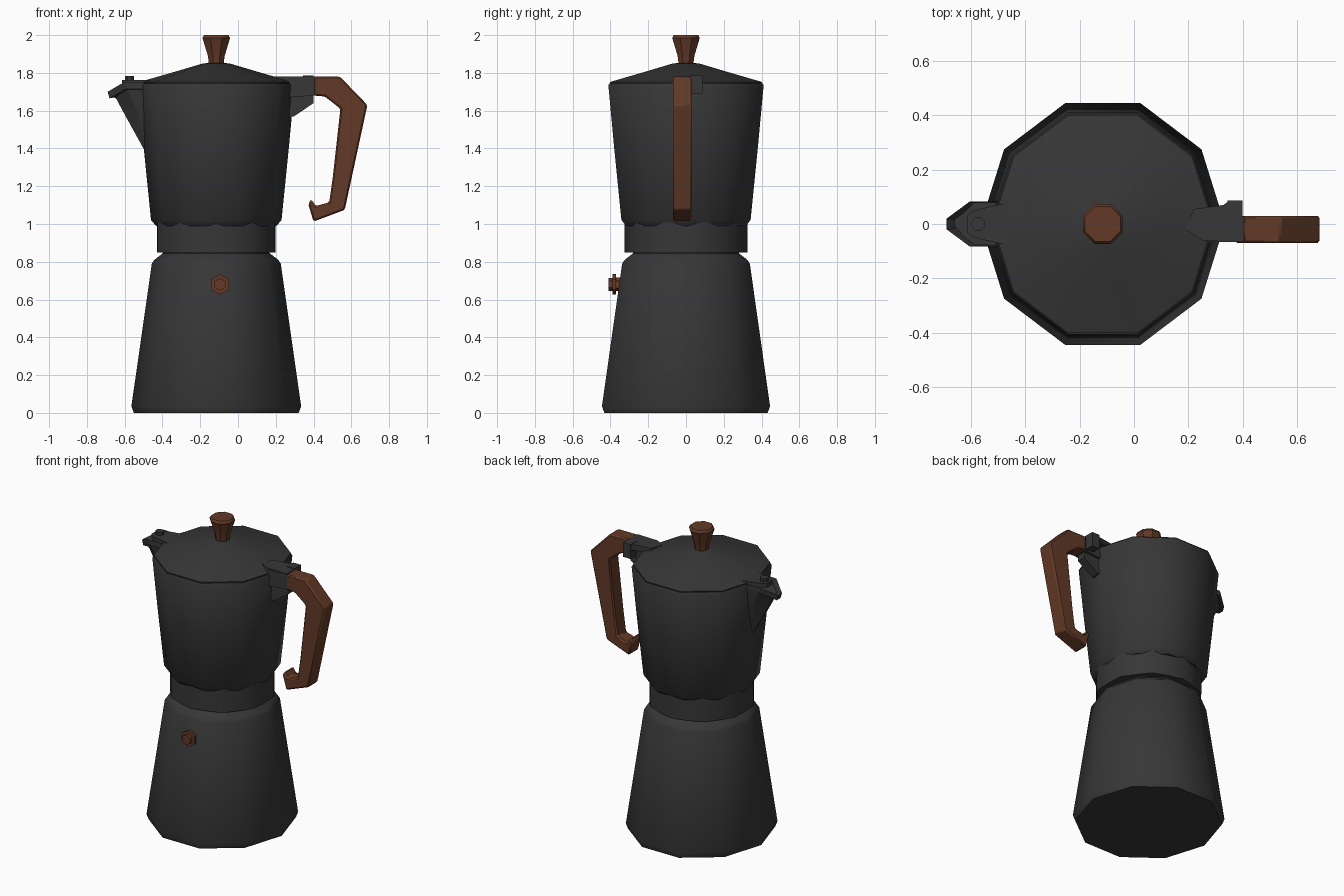
import bpy, bmesh, math
from mathutils import Vector

if "Cube" in bpy.data.objects:
    bpy.data.objects.remove(bpy.data.objects["Cube"])

CX = -0.115  # axis of the pot


def material(name, rgb):
    m = bpy.data.materials.new(name)
    m.diffuse_color = (*rgb, 1)
    m.use_nodes = True
    m.node_tree.nodes["Principled BSDF"].inputs["Base Color"].default_value = m.diffuse_color
    return m


GREY = material("dark grey metal", (0.038, 0.038, 0.039))
BROWN = material("brown wood", (0.125, 0.042, 0.02))


def finish(name, bm, mat, angle=40, bevel=0):
    bmesh.ops.recalc_face_normals(bm, faces=bm.faces)
    me = bpy.data.meshes.new(name)
    bm.to_mesh(me)
    bm.free()
    me.materials.append(mat)
    ob = bpy.data.objects.new(name, me)
    bpy.context.collection.objects.link(ob)
    if bevel:
        mod = ob.modifiers.new("bevel", 'BEVEL')
        mod.width, mod.segments = bevel, 1
    bpy.ops.object.select_all(action='DESELECT')
    ob.select_set(True)
    bpy.context.view_layer.objects.active = ob
    bpy.ops.object.shade_smooth_by_angle(angle=math.radians(angle))
    return ob


def loft(rings):
    """Skin a list of point rings, closing both ends."""
    bm = bmesh.new()
    vs = [[bm.verts.new(p) for p in r] for r in rings]
    n = len(vs[0])
    for a, b in zip(vs, vs[1:]):
        for i in range(n):
            j = (i + 1) % n
            bm.faces.new((a[i], a[j], b[j], b[i]))
    bm.faces.new(vs[0])
    return bm, bm.faces.new(vs[-1])


def polygon(n, turn=0.0):
    return [(math.cos(math.tau * (i + turn) / n), math.sin(math.tau * (i + turn) / n)) for i in range(n)]


def lathe(name, shape, profile, mat, angle=40):
    rings = [[(CX + r * x, r * y, z) for x, y in shape] for r, z in profile]
    finish(name, loft(rings)[0], mat, angle)


def prism(name, pts, lo, hi, mat, plane="xz", bevel=0):
    def put(p, d):
        return (p[0], d, p[1]) if plane == "xz" else (p[0], p[1], d)
    bm, _ = loft([[put(p, d) for p in pts] for d in (lo, hi)])
    finish(name, bm, mat, 30, bevel)


# slightly stretched ten-sided section with flats on the front and back
DECAGON = [(1.01 * x, y / math.sin(math.radians(72))) for x, y in polygon(10)]

# water chamber
lathe("water_chamber", DECAGON,
      [(0.432, 0), (0.445, 0.035), (0.338, 0.79), (0.325, 0.81), (0.28, 0.845), (0.28, 0.87)], GREY)

# fluted collar
FLUTED = [(x * k, y * k) for i, (x, y) in enumerate(polygon(20)) for k in [1.0 if i % 2 else 0.965]]
lathe("collar", FLUTED, [(0.326, 0.85), (0.326, 1.01)], GREY)

# upper jug
lathe("jug", DECAGON, [(0.315, 0.99), (0.342, 1.02), (0.38, 1.40), (0.411, 1.735), (0.405, 1.745)], GREY)

# lid
lathe("lid", DECAGON, [(0.400, 1.74), (0.402, 1.752), (0.22, 1.805), (0.07, 1.85), (0.03, 1.853)], GREY)

# lid knob
lathe("lid_knob", polygon(8, 0.5), [(0.042, 1.845), (0.048, 1.89), (0.079, 1.985), (0.07, 2.0)], BROWN)


# pouring spout with a hollowed top
def spout_ring(tip, tip_w, mid, w, z_tip, z_mid, z_back):
    half = [(tip, tip_w, z_tip), (mid, w, z_mid), (-0.45, w, z_back)]
    return half + [(x, -y, z) for x, y, z in reversed(half)]


bm, top = loft([
    spout_ring(-0.495, 0.006, -0.485, 0.012, 1.39, 1.39, 1.39),
    spout_ring(-0.600, 0.012, -0.530, 0.055, 1.58, 1.58, 1.58),
    spout_ring(-0.643, 0.014, -0.560, 0.072, 1.66, 1.66, 1.66),
    spout_ring(-0.690, 0.020, -0.605, 0.083, 1.70, 1.75, 1.75)])
bmesh.ops.inset_region(bm, faces=[top], thickness=0.013)
bmesh.ops.translate(bm, verts=top.verts, vec=Vector((0.01, 0, -0.035)))
finish("spout", bm, GREY, 30)

# lid tab over the spout with its small nub
prism("spout_tab", [(-0.615, -0.03), (-0.59, -0.05), (-0.46, -0.08), (-0.46, 0.08), (-0.59, 0.05), (-0.615, 0.03)],
      1.735, 1.762, GREY, "xy")
nub = [(-0.575 + 0.026 * x, 0.026 * y) for x, y in polygon(8, 0.5)]
prism("spout_nub", nub, 1.75, 1.783, GREY, "xy")

# hinge arm, bracket and gusset that carry the handle
prism("hinge_arm", [(0.19, -0.02), (0.25, -0.06), (0.40, -0.065), (0.40, 0.085), (0.35, 0.085),
                    (0.33, 0.07), (0.22, 0.055)], 1.745, 1.782, GREY, "xy")
prism("hinge_block", [(0.345, 1.69), (0.40, 1.69), (0.40, 1.785), (0.345, 1.785)], 0.02, 0.087, GREY)
prism("handle_bracket", [(0.27, 1.67), (0.405, 1.68), (0.405, 1.78), (0.27, 1.775)], -0.066, 0.028, GREY)
prism("bracket_gusset", [(0.25, 1.57), (0.297, 1.57), (0.40, 1.64), (0.40, 1.69), (0.25, 1.70)],
      -0.045, 0.012, GREY)

# handle
prism("handle", [(0.40, 1.78), (0.54, 1.78), (0.685, 1.63), (0.565, 1.075), (0.40, 1.013), (0.372, 1.105),
                 (0.387, 1.132), (0.412, 1.095), (0.483, 1.115), (0.502, 1.25), (0.542, 1.61), (0.46, 1.675),
                 (0.40, 1.68)], -0.07, 0.03, BROWN, bevel=0.008)

# safety valve: neck, flange and cap
for part, r, y0, y1 in [("valve_neck", 0.036, -0.32, -0.372), ("valve_flange", 0.054, -0.37, -0.388),
                        ("valve_cap", 0.034, -0.386, -0.41)]:
    hexagon = [(-0.095 + r * x, 0.68 + r * y) for x, y in polygon(6, 0.5)]
    prism(part, hexagon, y0, y1, BROWN)
